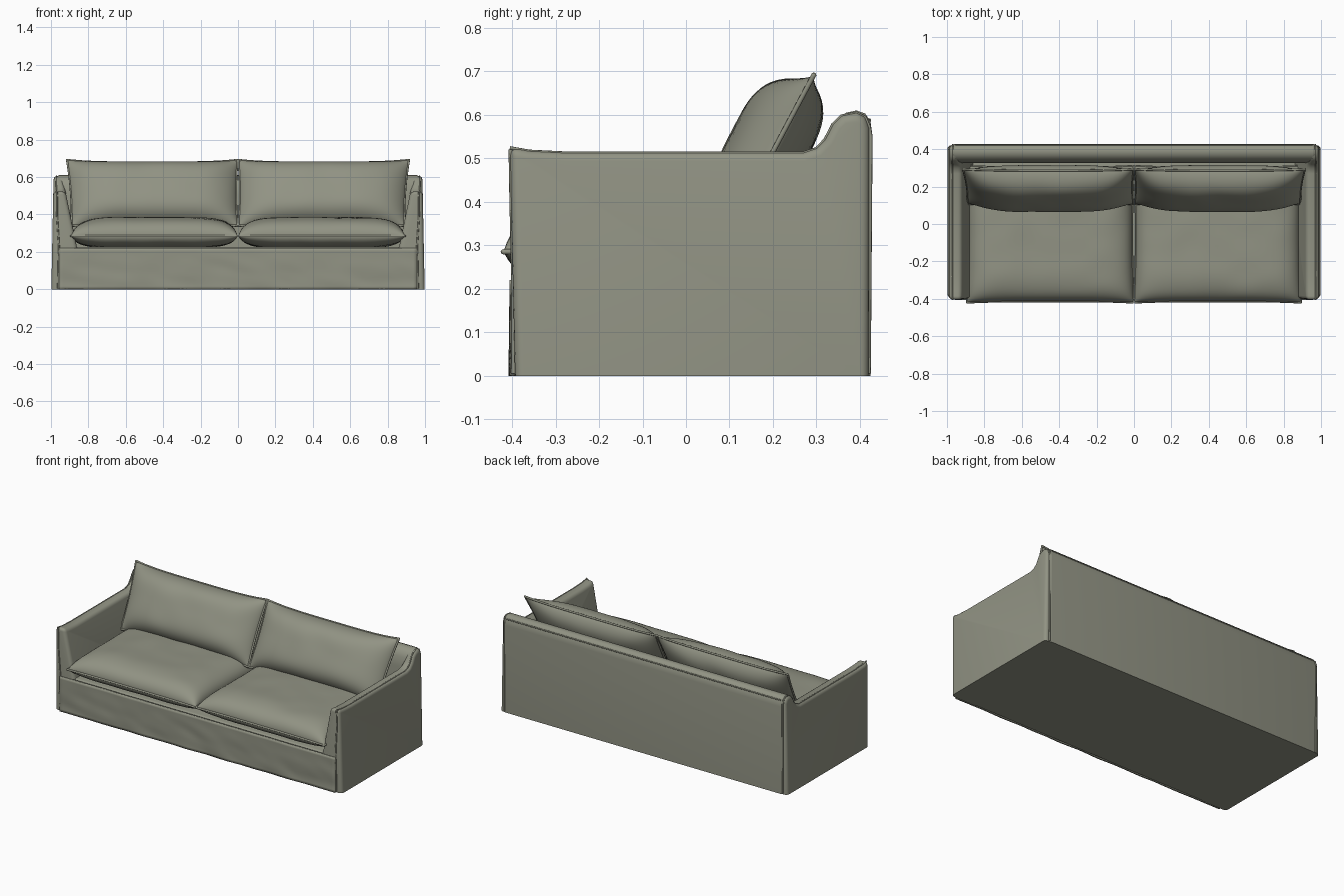
import bpy, bmesh, math
from mathutils import Vector, Matrix, noise

cube = bpy.data.objects.get("Cube")
if cube:
    bpy.data.objects.remove(cube, do_unlink=True)

# One fabric colour for the whole sofa
COLOUR = (0.285, 0.292, 0.23, 1)
fabric = bpy.data.materials.new("olive_grey_fabric")
fabric.use_nodes = True
fabric.diffuse_color = COLOUR
bsdf = fabric.node_tree.nodes["Principled BSDF"]
bsdf.inputs["Base Color"].default_value = COLOUR
bsdf.inputs["Roughness"].default_value = 0.9


def finish(bm, name, angle=40):
    bmesh.ops.recalc_face_normals(bm, faces=bm.faces)
    mesh = bpy.data.meshes.new(name)
    bm.to_mesh(mesh)
    bm.free()
    mesh.materials.append(fabric)
    obj = bpy.data.objects.new(name, mesh)
    bpy.context.collection.objects.link(obj)
    bpy.ops.object.select_all(action='DESELECT')
    obj.select_set(True)
    bpy.context.view_layer.objects.active = obj
    bpy.ops.object.shade_smooth_by_angle(angle=math.radians(angle))
    return obj


def prism(name, profile, x0, x1, radius):
    """Extrude a (y, z) profile from x0(z) to x1(z), softening all but the floor edges."""
    bm = bmesh.new()
    rings = [[bm.verts.new((fx(z), y, z)) for y, z in profile] for fx in (x0, x1)]
    bm.faces.new(rings[0])
    bm.faces.new(rings[1])
    n = len(profile)
    for i in range(n):
        j = (i + 1) % n
        bm.faces.new((rings[0][i], rings[0][j], rings[1][j], rings[1][i]))
    bmesh.ops.recalc_face_normals(bm, faces=bm.faces)
    sharp = [e for e in bm.edges if e.calc_face_angle() > math.radians(50)
             and max(v.co.z for v in e.verts) > 0.001]
    bmesh.ops.bevel(bm, geom=sharp, offset=radius, segments=4, profile=0.5,
                    affect='EDGES', clamp_overlap=False)
    return finish(bm, name)


def piping(name, points, radius=0.005):
    """Thin round cord sewn along a path."""
    curve = bpy.data.curves.new(name, 'CURVE')
    curve.dimensions = '3D'
    curve.bevel_depth = radius
    curve.bevel_resolution = 2
    curve.use_fill_caps = True
    spline = curve.splines.new('POLY')
    spline.points.add(len(points) - 1)
    for p, co in zip(spline.points, points):
        p.co = (*co, 1)
    obj = bpy.data.objects.new(name, curve)
    bpy.context.collection.objects.link(obj)
    curve.materials.append(fabric)
    bpy.ops.object.select_all(action='DESELECT')
    obj.select_set(True)
    bpy.context.view_layer.objects.active = obj
    bpy.ops.object.convert(target='MESH')
    bpy.ops.object.shade_smooth()


def cushion(name, matrix, a, b, up, down, power, fall, pinch, flare, side, n=36):
    """Two puffed panels sharing a seam, with pulled-out corners and a cord."""
    bm = bmesh.new()

    def place(i, j, face):
        u, v = (math.sin(math.pi * (k / n - 0.5)) for k in (i, j))
        x = a * (u * (1 - 0.02 * (1 - v * v)) + flare * v * (u + 1))
        y = b * v * (1 - pinch * (1 - u ** 4))
        puff = max(0, (1 - abs(u) ** power) * (1 - abs(v) ** power)) ** fall
        crease = 0.005 * noise.noise(Vector((x * 7 + side, y * 7, face * 3)))
        z = face * (up if face > 0 else down) * puff + crease * puff
        return matrix @ Vector((side * x, y, z))

    grids = {f: {(i, j): bm.verts.new(place(i, j, f))
                 for i in range(n + 1) for j in range(n + 1)} for f in (1, -1)}
    for g in grids.values():
        for i in range(n):
            for j in range(n):
                bm.faces.new((g[i, j], g[i + 1, j], g[i + 1, j + 1], g[i, j + 1]))
    bmesh.ops.remove_doubles(bm, verts=bm.verts, dist=1e-5)
    finish(bm, name, 60)
    rim = ([(i, 0) for i in range(n)] + [(n, j) for j in range(n)]
           + [(i, n) for i in range(n, 0, -1)] + [(0, j) for j in range(n, -1, -1)])
    piping(name + "_piping", [place(i, j, 1) for i, j in rim], 0.006)


# Base block under the seat
prism("base", [(-0.388, 0), (-0.388, 0.225), (0.4, 0.225), (0.4, 0)],
      lambda z: -0.955, lambda z: 0.955, 0.012)

# Loose front skirt with soft folds near the hem
bm = bmesh.new()
bmesh.ops.create_grid(bm, x_segments=90, y_segments=14, size=1)
for v in bm.verts:
    x, z = v.co.x * 0.958, 0.11 * (v.co.y + 1)
    hem = 0.3 + 0.7 * (1 - z / 0.22)
    fold = noise.noise(Vector((x * 7 + z * 6, z * 12, 0)))
    v.co = (x, -0.399 + 0.006 * fold * hem, z)
skirt = finish(bm, "front_skirt", 60)
thick = skirt.modifiers.new("thickness", 'SOLIDIFY')
thick.thickness = 0.012
thick.offset = 0

# Backrest with a rounded top
back_profile = [(0.33, 0.1), (0.325, 0.5), (0.333, 0.56), (0.348, 0.59), (0.368, 0.605),
                (0.392, 0.61), (0.412, 0.603), (0.424, 0.585), (0.429, 0.55),
                (0.424, 0), (0.33, 0)]
prism("backrest", back_profile, lambda z: -0.968, lambda z: 0.968, 0.012)

# Arms: sloped inside, sweeping up at the rear to meet the backrest
arm_top = [(-0.405, 0.526), (-0.36, 0.518), (-0.28, 0.514), (0.27, 0.514), (0.3, 0.524),
           (0.32, 0.545), (0.338, 0.58), (0.358, 0.599), (0.392, 0.606),
           (0.412, 0.596), (0.422, 0.57)]
arm_profile = [(-0.393, 0)] + arm_top + [(0.42, 0)]


def outer(z):
    return 0.998 - 0.02 * z


for side, label in ((1, "left"), (-1, "right")):
    prism(label + "_arm", arm_profile, lambda z: side * (0.815 + 0.205 * z),
          lambda z: side * outer(z), 0.02)
    # Cords along the arm top, its front edge and the rear corner
    piping(label + "_arm_top_piping",
           [(side * (outer(z) - 0.016), y, z - 0.002) for y, z in arm_top], 0.004)
    piping(label + "_arm_front_piping",
           [(side * 0.962, -0.397, 0.005), (side * 0.957, -0.397, 0.23),
            (side * 0.968, -0.401, 0.4), (side * 0.968, -0.403, 0.52)])
    piping(label + "_back_corner_piping",
           [(side * 0.968, 0.42, 0.005), (side * 0.968, 0.424, 0.55),
            (side * 0.966, 0.418, 0.588)])

    # Seat cushion
    cushion(label + "_seat_cushion", Matrix.Translation((side * 0.447, -0.055, 0.285)),
            0.445, 0.365, 0.1, 0.065, 6, 0.5, 0.02, 0, side)

    # Back cushion, leaning against the backrest
    lean = Matrix.Translation((side * 0.452, 0.2, 0.515)) @ Matrix.Rotation(
        math.radians(62), 4, 'X')
    cushion(label + "_back_cushion", lean, 0.45, 0.2, 0.105, 0.075,
            4, 0.75, 0.08, 0.014, side)

# Cord along the top rear edge of the backrest
piping("backrest_top_piping", [(-0.955, 0.422, 0.588), (0.955, 0.422, 0.588)], 0.004)
